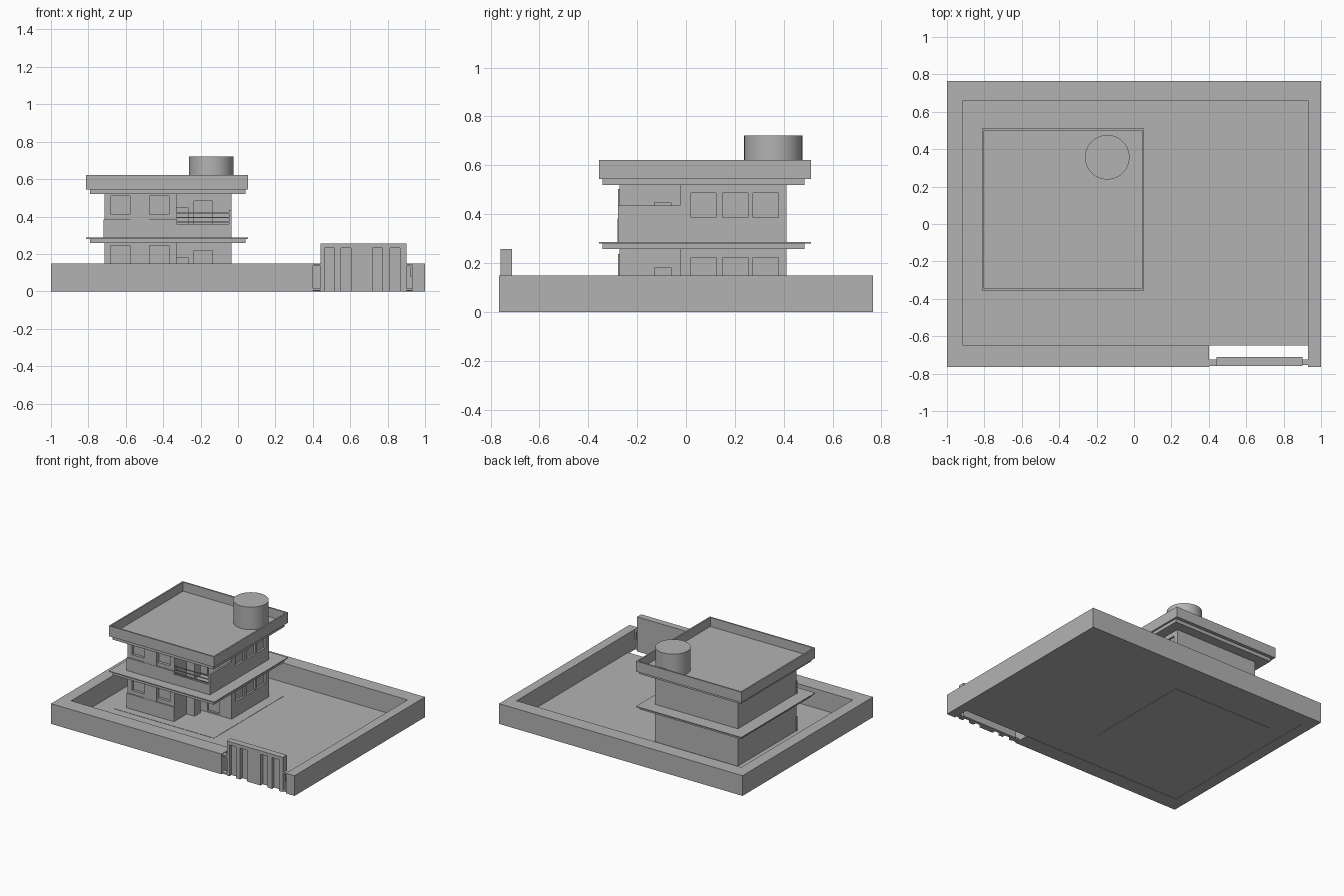
import bpy, bmesh

if "Cube" in bpy.data.objects:
    bpy.data.objects.remove(bpy.data.objects["Cube"])

grey = bpy.data.materials.new("plain grey")
grey.use_nodes = True
GREY = (0.45, 0.45, 0.45, 1)
grey.diffuse_color = GREY
grey.node_tree.nodes["Principled BSDF"].inputs["Base Color"].default_value = GREY


def prism(name, outline, z0, z1):
    """Extrude a plan outline from z0 to z1."""
    bm = bmesh.new()
    face = bm.faces.new([bm.verts.new((x, y, z0)) for x, y in outline])
    top = bmesh.ops.extrude_face_region(bm, geom=[face])["geom"]
    bmesh.ops.translate(bm, vec=(0, 0, z1 - z0),
                        verts=[v for v in top if isinstance(v, bmesh.types.BMVert)])
    bmesh.ops.recalc_face_normals(bm, faces=bm.faces)
    mesh = bpy.data.meshes.new(name)
    bm.to_mesh(mesh)
    bm.free()
    mesh.materials.append(grey)
    obj = bpy.data.objects.new(name, mesh)
    bpy.context.collection.objects.link(obj)
    return obj


def box(name, x0, x1, y0, y1, z0, z1):
    return prism(name, [(x0, y0), (x1, y0), (x1, y1), (x0, y1)], z0, z1)


def cut(obj, cutters):
    """Subtract boxes from an object and bake the result."""
    for c in cutters:
        mod = obj.modifiers.new("cut", "BOOLEAN")
        mod.operation = "DIFFERENCE"
        mod.solver = "EXACT"
        mod.object = c
    deps = bpy.context.evaluated_depsgraph_get()
    mesh = bpy.data.meshes.new_from_object(obj.evaluated_get(deps))
    obj.modifiers.clear()
    obj.data = mesh
    for c in cutters:
        bpy.data.objects.remove(c)


# Yard: paving, plinth and boundary wall with a gate opening
box("yard_floor", -0.92, 0.94, -0.65, 0.67, 0.002, 0.008)
box("house_plinth", -0.79, 0.04, -0.34, 0.485, 0.0, 0.01)
prism("boundary_wall", [
    (0.40, -0.765), (0.40, -0.65), (-0.915, -0.65), (-0.915, 0.66), (0.93, 0.66),
    (0.93, -0.765), (1, -0.765), (1, 0.765), (-1, 0.765), (-1, -0.765)], 0, 0.15)

# Gate: slab with four grooves, hung on small hinges
gate = box("gate", 0.44, 0.90, -0.76, -0.712, 0, 0.257)
cut(gate, [box("groove", x, x + 0.055, -0.80, -0.735, -0.1, 0.232)
           for x in (0.462, 0.55, 0.718, 0.812)])
for z in (0.004, 0.135):
    box("left_hinge", 0.395, 0.44, -0.76, -0.725, z, z + 0.012)
    box("right_hinge", 0.90, 0.935, -0.755, -0.725, z, z + 0.012)
box("gate_latch", 0.92, 0.93, -0.755, -0.725, 0.08, 0.135)

# House: two storeys with an open front corner
PLAN = [(-0.715, -0.272), (-0.33, -0.272), (-0.33, -0.025),
        (-0.035, -0.025), (-0.035, 0.412), (-0.715, 0.412)]


def storey(name, floor, top, lift):
    walls = prism(name + "_walls", PLAN, floor, top)
    # Side windows, front windows and the door inside the corner
    holes = [box("hole", -0.05, 0.1, y, y + 0.103, 0.122 + lift, 0.222 + lift)
             for y in (0.02, 0.15, 0.275)]
    holes += [box("hole", x, x + 0.103, -0.4, -0.252, 0.146 + lift, 0.246 + lift)
              for x in (-0.68, -0.473)]
    holes.append(box("hole", -0.235, -0.135, -0.1, -0.01, 0.02 + lift, 0.217 + lift))
    cut(walls, holes)
    box(name + "_front_band", -0.718, -0.33, -0.281, -0.27, floor, 0.118 + lift)
    box(name + "_window_pier", -0.575, -0.475, -0.279, -0.27, floor, 0.238 + lift)
    box(name + "_planter", -0.335, -0.265, -0.13, -0.06, floor, 0.182 + lift)
    # Slab above the storey
    box(name + "_slab", -0.79, 0.04, -0.342, 0.486, top, top + 0.026)


storey("ground", 0.005, 0.258, 0)
storey("upper", 0.284, 0.52, 0.265)
box("canopy", -0.812, 0.053, -0.356, 0.511, 0.281, 0.287)

# Balcony: low front wall, taller side wall and rails
box("balcony_front_wall", -0.33, -0.035, -0.278, -0.265, 0.28, 0.36)
box("balcony_side_wall", -0.048, -0.035, -0.278, -0.02, 0.28, 0.435)
for z in (0.37, 0.395, 0.42):
    box("balcony_rail", -0.325, -0.045, -0.275, -0.269, z - 0.003, z + 0.003)

# Roof tray with a thin parapet, and the water tank
roof = box("roof_parapet", -0.812, 0.053, -0.356, 0.511, 0.545, 0.622)
cut(roof, [box("tray", -0.801, 0.042, -0.345, 0.50, 0.555, 0.7)])
bpy.ops.mesh.primitive_cylinder_add(vertices=48, radius=0.119, depth=0.172,
                                    location=(-0.143, 0.357, 0.636))
tank = bpy.context.object
tank.name = "water_tank"
tank.data.materials.append(grey)
bpy.ops.object.shade_smooth_by_angle()
